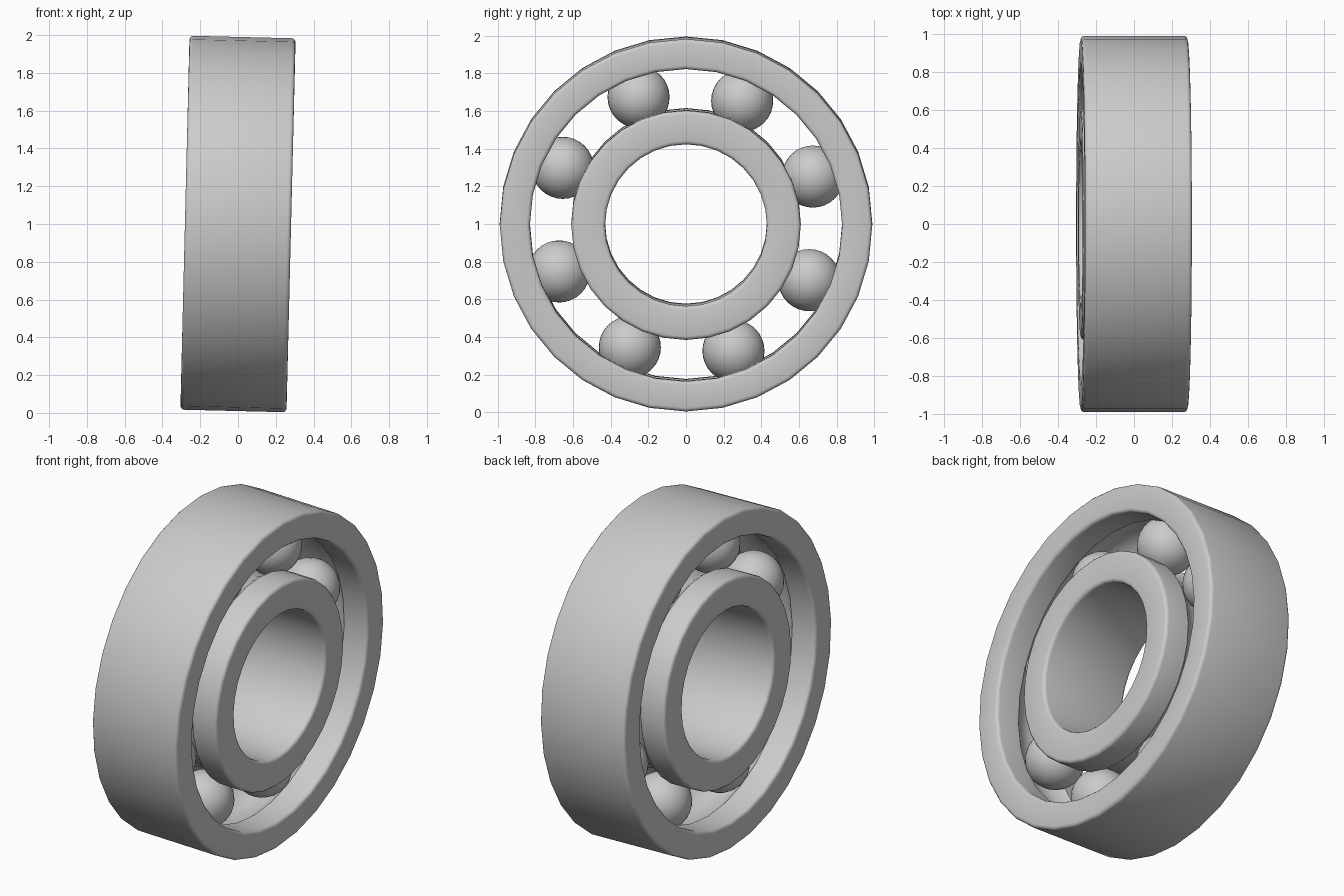
import bpy, bmesh, math
from mathutils import Matrix, Vector

cube = bpy.data.objects.get("Cube")
if cube:
    bpy.data.objects.remove(cube, do_unlink=True)

SEGMENTS = 32
HALF_WIDTH = 0.281
BALL_RADIUS = 0.165
PITCH_RADIUS = 0.72
GROOVE_RADIUS = 0.167
BEVEL = 0.02

# The whole bearing leans slightly about the y axis
LEAN = Matrix.Translation((0, 0, 1)) @ Matrix.Rotation(math.radians(1.4), 4, 'Y')

steel = bpy.data.materials.new("steel_grey")
steel.use_nodes = True
colour = (0.6, 0.6, 0.6, 1)
steel.diffuse_color = colour
steel.node_tree.nodes["Principled BSDF"].inputs["Base Color"].default_value = colour


def finish(name, bm):
    """Turn a bmesh into a smooth steel object with the shared lean."""
    bmesh.ops.recalc_face_normals(bm, faces=bm.faces)
    bm.transform(LEAN)
    mesh = bpy.data.meshes.new(name)
    bm.to_mesh(mesh)
    bm.free()
    mesh.materials.append(steel)
    obj = bpy.data.objects.new(name, mesh)
    bpy.context.collection.objects.link(obj)
    bpy.ops.object.select_all(action='DESELECT')
    obj.select_set(True)
    bpy.context.view_layer.objects.active = obj
    bpy.ops.object.shade_smooth_by_angle(angle=math.radians(35))


def corner(x, r, sx, sr, steps=3):
    """Rounded profile corner; sx, sr point outwards from the ring body."""
    cx, cr = x - sx * BEVEL, r - sr * BEVEL
    angles = [math.pi / 2 * i / steps for i in range(steps + 1)]
    return [(cx + sx * BEVEL * math.sin(a), cr + sr * BEVEL * math.cos(a)) for a in angles]


def race(name, plain, grooved, steps=10):
    """Revolve a ring whose grooved side is hollowed by the ball track."""
    out = 1 if plain > grooved else -1
    w = HALF_WIDTH
    profile = corner(-w, plain, -1, out) + corner(-w, grooved, -1, -out)[::-1]
    limit = math.acos(abs(grooved - PITCH_RADIUS) / GROOVE_RADIUS)
    for i in range(steps + 1):
        a = limit * (2 * i / steps - 1)
        profile.append((GROOVE_RADIUS * math.sin(a),
                        PITCH_RADIUS + out * GROOVE_RADIUS * math.cos(a)))
    profile += corner(w, grooved, 1, -out) + corner(w, plain, 1, out)[::-1]

    bm = bmesh.new()
    loops = []
    for s in range(SEGMENTS):
        t = math.tau * s / SEGMENTS
        loops.append([bm.verts.new((x, r * math.cos(t), r * math.sin(t))) for x, r in profile])
    for s, loop in enumerate(loops):
        following = loops[(s + 1) % SEGMENTS]
        for i in range(len(profile)):
            j = (i + 1) % len(profile)
            bm.faces.new((loop[i], loop[j], following[j], following[i]))
    finish(name, bm)


# Outer and inner rings
race("outer_ring", 0.99, 0.83)
race("inner_ring", 0.43, 0.61)

# Balls spaced evenly along the track
for n in range(8):
    angle = math.radians(20.5 + 45 * n)
    place = Vector((0, math.cos(angle), math.sin(angle))) * PITCH_RADIUS
    ball = bmesh.new()
    bmesh.ops.create_uvsphere(ball, u_segments=32, v_segments=16, radius=BALL_RADIUS,
                              matrix=Matrix.Translation(place))
    finish(f"ball_{n + 1}", ball)
